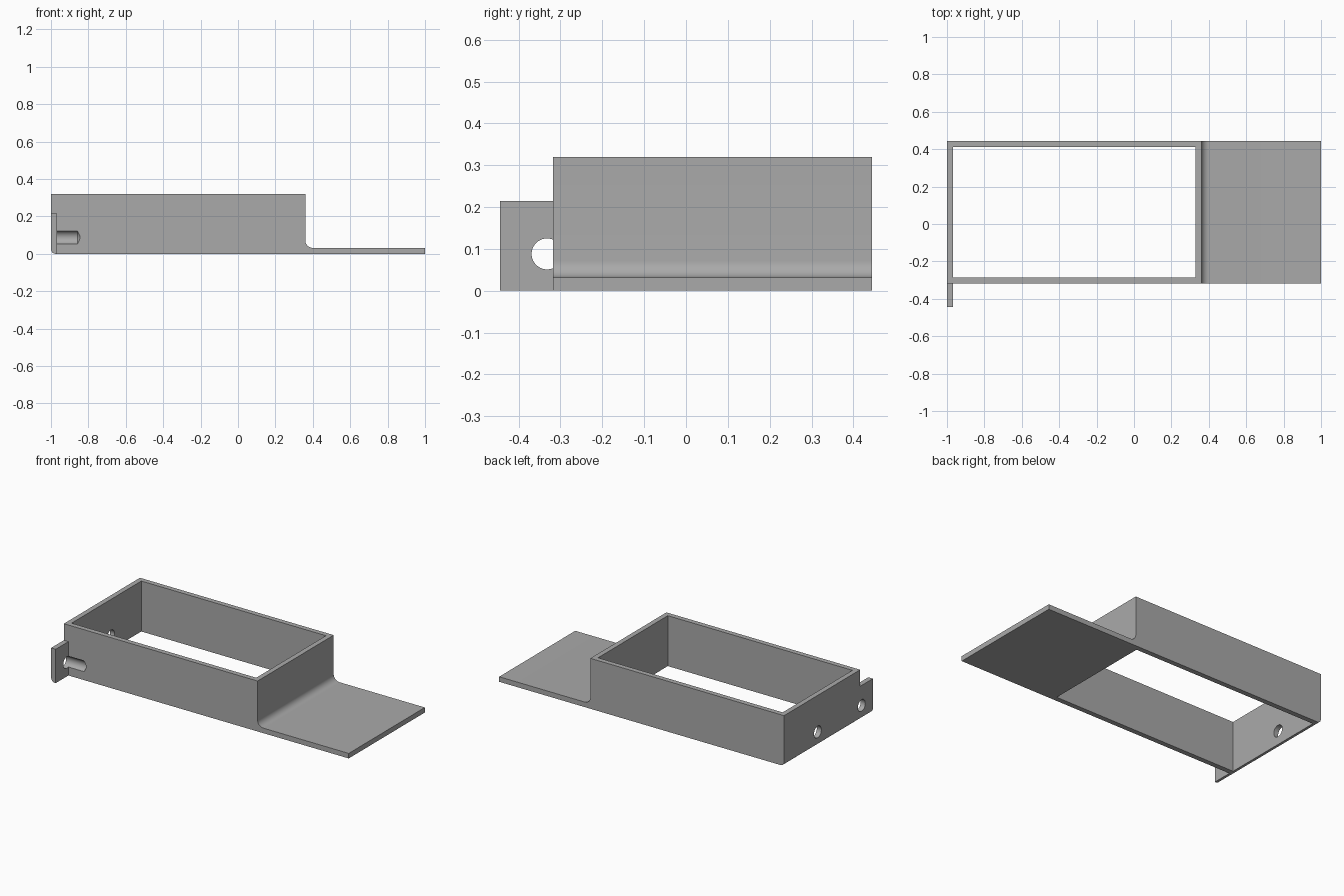
import bpy, bmesh, math
from mathutils import Matrix

cube = bpy.data.objects.get("Cube")
if cube:
    bpy.data.objects.remove(cube, do_unlink=True)

WALL = 0.032
FRONT, BACK, TAB_END = -0.318, 0.445, -0.445
HEIGHT, FRAME_END = 0.32, 0.36

grey = bpy.data.materials.new("plain grey")
grey.use_nodes = True
COLOUR = (0.40, 0.40, 0.40, 1)
grey.diffuse_color = COLOUR
grey.node_tree.nodes["Principled BSDF"].inputs["Base Color"].default_value = COLOUR


def add_object(name, bm):
    bmesh.ops.recalc_face_normals(bm, faces=bm.faces)
    mesh = bpy.data.meshes.new(name)
    bm.to_mesh(mesh)
    bm.free()
    mesh.materials.append(grey)
    obj = bpy.data.objects.new(name, mesh)
    bpy.context.collection.objects.link(obj)
    return obj


def arc(cx, cz, r, start, end, steps=10):
    angles = [math.radians(start + (end - start) * i / steps) for i in range(steps + 1)]
    return [(cx + r * math.cos(a), cz + r * math.sin(a)) for a in angles]


def prism(name, outline, y0, y1):
    """Extrude an x-z outline along y."""
    bm = bmesh.new()
    face = bm.faces.new([bm.verts.new((x, y0, z)) for x, z in outline])
    geom = bmesh.ops.extrude_face_region(bm, geom=[face])["geom"]
    verts = [v for v in geom if isinstance(v, bmesh.types.BMVert)]
    bmesh.ops.translate(bm, verts=verts, vec=(0, y1 - y0, 0))
    return add_object(name, bm)


def drill(name, y, z, r=0.037):
    """Drill shape along x with a conical tip."""
    profile = [(-1.1, 0), (-1.1, r), (-0.858, r), (-0.836, 0)]
    bm = bmesh.new()
    verts = [bm.verts.new((x, y, z + h)) for x, h in profile]
    edges = [bm.edges.new(pair) for pair in zip(verts, verts[1:])]
    bmesh.ops.spin(bm, geom=verts + edges, cent=(0, y, z), axis=(1, 0, 0),
                   angle=math.tau, steps=40, use_duplicate=False)
    bmesh.ops.remove_doubles(bm, verts=bm.verts, dist=0.0001)
    return add_object(name, bm)


def combine(target, other, operation):
    mod = target.modifiers.new(operation.lower(), "BOOLEAN")
    mod.object, mod.operation, mod.solver = other, operation, "EXACT"
    bpy.context.view_layer.objects.active = target
    bpy.ops.object.modifier_apply(modifier=mod.name)
    bpy.data.objects.remove(other, do_unlink=True)


# Frame block and base plate in one profile, with rounded foot and inner fillet
foot = arc(-0.975, 0.025, 0.025, 180, 270)
fillet = arc(FRAME_END + 0.04, WALL + 0.04, 0.04, 270, 180)
bracket = prism("bracket_frame",
                foot + [(1, 0), (1, WALL)] + fillet + [(FRAME_END, HEIGHT), (-1, HEIGHT)],
                FRONT, BACK)

# Mounting tab continuing the end wall
tab = prism("mounting_tab", foot + [(WALL - 1, 0), (WALL - 1, 0.215), (-1, 0.215)],
            TAB_END, FRONT + 0.015)
combine(bracket, tab, "UNION")

# Rectangular opening through the frame
x0, x1 = WALL - 1, FRAME_END - WALL
opening = prism("opening_cutter", [(x0, -0.1), (x1, -0.1), (x1, 0.5), (x0, 0.5)],
                FRONT + WALL, BACK - WALL)
combine(bracket, opening, "DIFFERENCE")

# Two screw holes in the end wall
for y in (-0.332, 0.108):
    combine(bracket, drill("hole_cutter", y, 0.088), "DIFFERENCE")

# Smooth the curved faces only
bpy.ops.object.select_all(action="DESELECT")
bracket.select_set(True)
bpy.context.view_layer.objects.active = bracket
bpy.ops.object.shade_smooth_by_angle(angle=math.radians(25))
